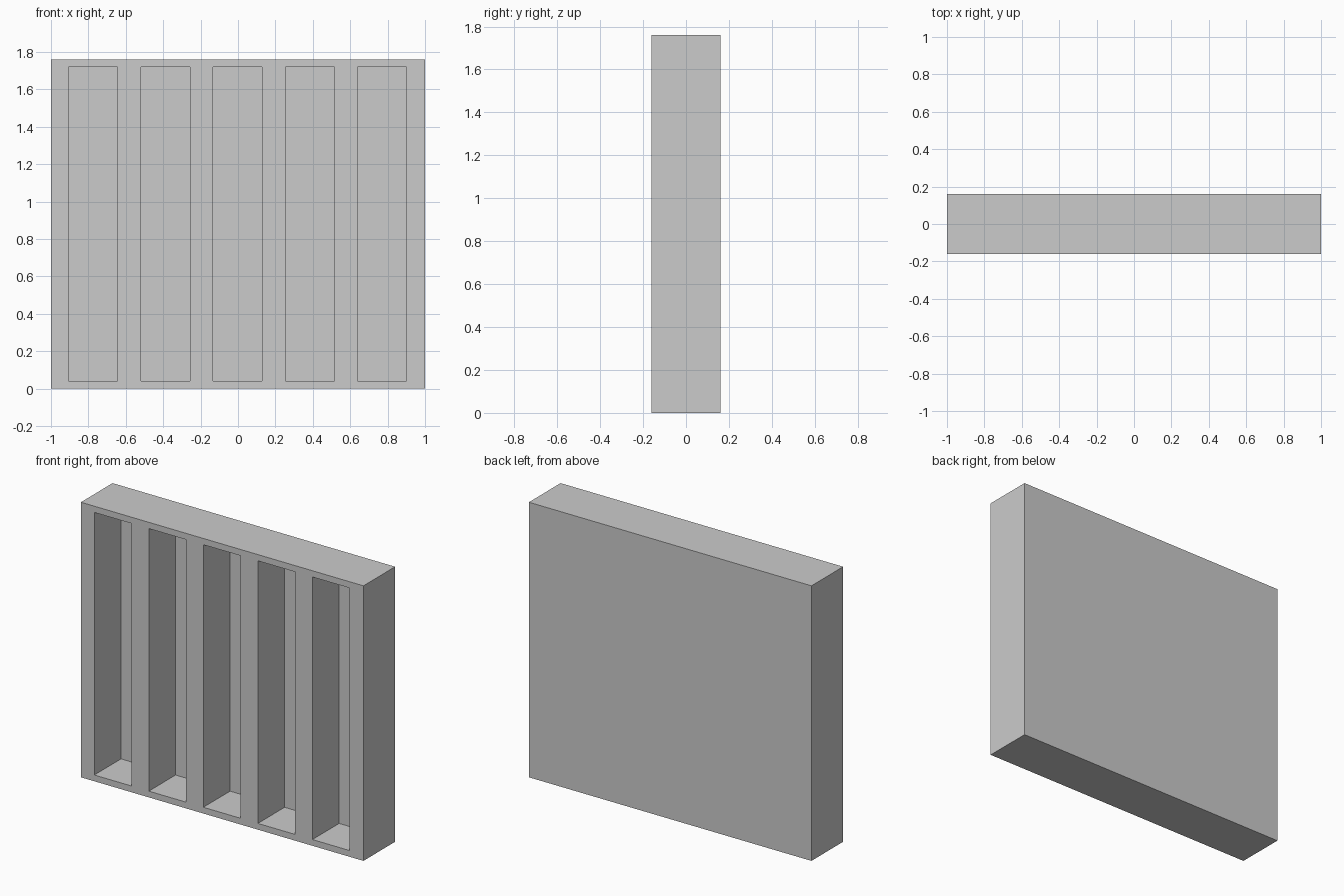
import bpy

if "Cube" in bpy.data.objects:
    bpy.data.objects.remove(bpy.data.objects["Cube"])

WIDTH, DEPTH, HEIGHT = 2.0, 0.32, 1.76
SLOTS, PITCH, SLOT_W = 5, 0.386, 0.262
SLOT_Z0, SLOT_Z1 = 0.04, 1.72
BACK_Y = 0.11  # inner face of the back panel


def box(name, lo, hi):
    bpy.ops.mesh.primitive_cube_add(
        size=1, location=[(a + b) / 2 for a, b in zip(lo, hi)])
    obj = bpy.context.object
    obj.name = name
    obj.scale = [b - a for a, b in zip(lo, hi)]
    bpy.ops.object.transform_apply(location=True, rotation=False, scale=True)
    return obj


# Solid cabinet block
cabinet = box("slotted_cabinet", (-WIDTH / 2, -DEPTH / 2, 0),
              (WIDTH / 2, DEPTH / 2, HEIGHT))

# Row of tall pockets, open at the front
for i in range(SLOTS):
    x = (i - (SLOTS - 1) / 2) * PITCH - 0.002
    cutter = box("slot_cutter", (x - SLOT_W / 2, -DEPTH, SLOT_Z0),
                 (x + SLOT_W / 2, BACK_Y, SLOT_Z1))
    cutter.hide_render = True
    cut = cabinet.modifiers.new("slot", 'BOOLEAN')
    cut.operation, cut.solver, cut.object = 'DIFFERENCE', 'EXACT', cutter
    bpy.context.view_layer.objects.active = cabinet
    bpy.ops.object.modifier_apply(modifier=cut.name)
    bpy.data.objects.remove(cutter)
